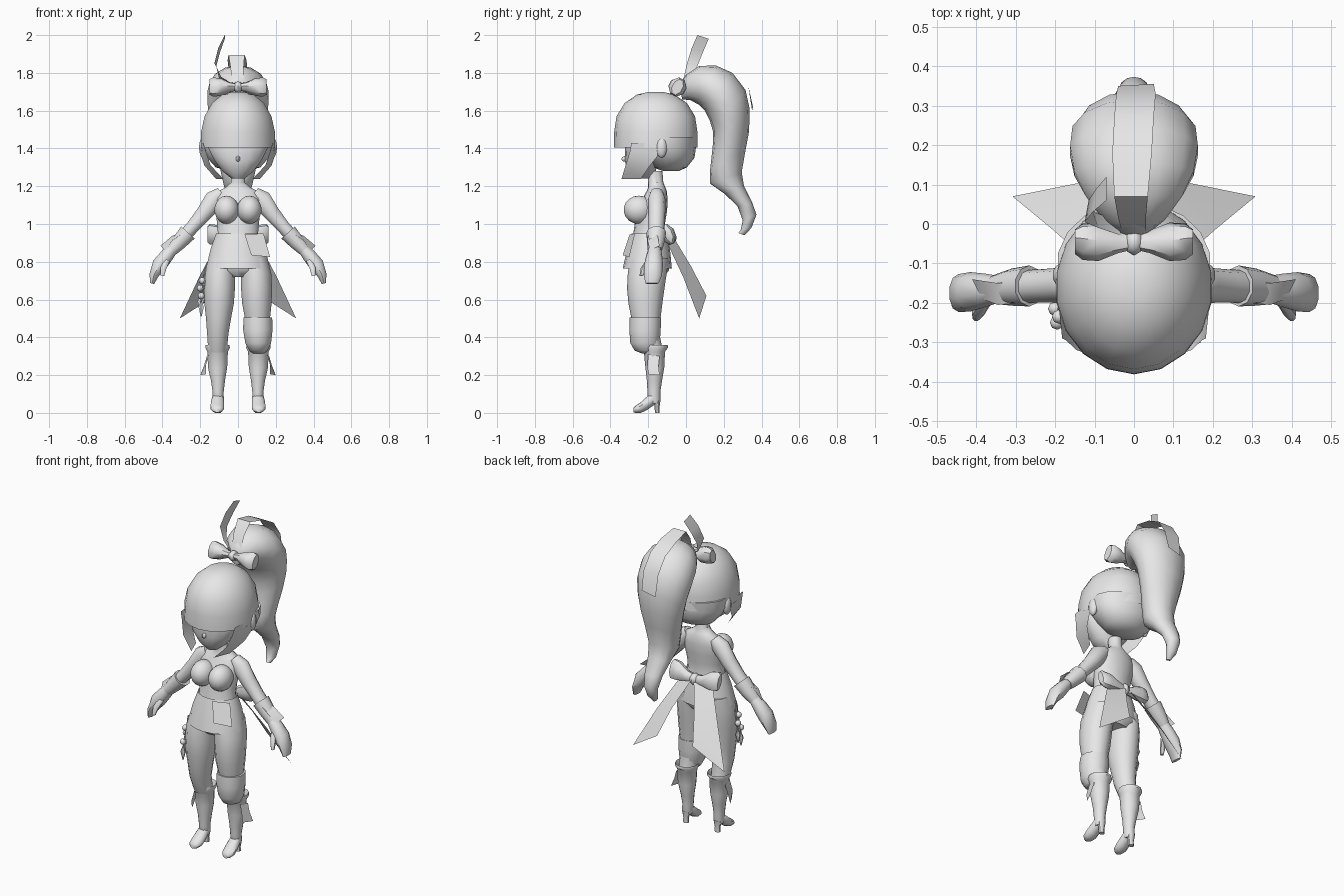
import bpy, bmesh, math
from mathutils import Vector, Matrix

V = Vector
grey = bpy.data.materials.new("plain grey")
grey.diffuse_color = (0.8, 0.8, 0.8, 1)


def finish(name, bm, angle=45):
    bmesh.ops.recalc_face_normals(bm, faces=bm.faces)
    me = bpy.data.meshes.new(name)
    bm.to_mesh(me)
    bm.free()
    me.materials.append(grey)
    ob = bpy.data.objects.new(name, me)
    bpy.context.collection.objects.link(ob)
    bpy.ops.object.select_all(action='DESELECT')
    ob.select_set(True)
    bpy.context.view_layer.objects.active = ob
    bpy.ops.object.shade_smooth_by_angle(angle=math.radians(angle))
    return ob


def loft(name, rings, n=14, caps=(True, True), mat=None):
    """rings: (centre, half axis u, half axis v)"""
    bm = bmesh.new()
    rows = []
    for c, u, v in rings:
        row = []
        for i in range(n):
            a = 2 * math.pi * (i + .5) / n
            row.append(bm.verts.new(V(c) + V(u) * math.cos(a) + V(v) * math.sin(a)))
        rows.append(row)
    for a, b in zip(rows, rows[1:]):
        for i in range(n):
            j = (i + 1) % n
            bm.faces.new((a[i], a[j], b[j], b[i]))
    if caps[0]:
        bm.faces.new(rows[0])
    if caps[1]:
        bm.faces.new(rows[-1])
    if mat:
        bm.transform(mat)
    return finish(name, bm)


def stack(name, rows, caps=(True, True), n=14):
    """rows: (z, x, y, half width, half depth)"""
    return loft(name, [((x, y, z), (rx, 0, 0), (0, ry, 0)) for z, x, y, rx, ry in rows], n, caps)


def limb(name, rows, n=10):
    """rows: (x, y, z, radius in xz plane, radius in y)"""
    p = [V(r[:3]) for r in rows]
    rings = []
    for i, r in enumerate(rows):
        t = p[min(i + 1, len(p) - 1)] - p[max(i - 1, 0)]
        u = V((t.z, 0, -t.x)).normalized()
        rings.append((p[i], u * r[3], (0, r[4], 0)))
    return loft(name, rings, n)


def ball(name, c, r, seg=14):
    bm = bmesh.new()
    bmesh.ops.create_uvsphere(bm, u_segments=seg, v_segments=max(6, seg // 2 + 2), radius=1)
    bm.transform(Matrix.Translation(c) @ Matrix.Diagonal((*r, 1)))
    return finish(name, bm)


def strip(name, pairs, s=1):
    """ribbon through pairs of edge points"""
    bm = bmesh.new()
    rows = [[bm.verts.new((s * q[0], q[1], q[2])) for q in pr] for pr in pairs]
    for a, b in zip(rows, rows[1:]):
        bm.faces.new((a[0], a[1], b[1], b[0]))
    return finish(name, bm)


def bow(name, c, tilt, loops, knot):
    """loops: (x, z shift, half depth, half height)"""
    m = Matrix.Translation(c) @ Matrix.Rotation(tilt, 4, 'X')
    for s, side in ((-1, "left"), (1, "right")):
        loft(f"{name}_loop_{side}", [((s * x, 0, dz), (0, ry, 0), (0, 0, rz)) for x, dz, ry, rz in loops], 8, mat=m)
    ball(name + "_knot", c, knot, 8)


# Head, face and hair
stack("hair_cap", [(1.70, 0, -.16, .03, .035), (1.685, 0, -.16, .085, .10), (1.64, 0, -.16, .14, .165),
                   (1.57, 0, -.16, .18, .208), (1.49, 0, -.16, .198, .22), (1.405, 0, -.16, .2, .221)],
      (True, False), 18)
stack("back_of_head", [(1.46, 0, -.10, .195, .158), (1.40, 0, -.10, .192, .152), (1.35, 0, -.085, .165, .13),
                       (1.30, 0, -.085, .12, .09), (1.28, 0, -.08, .05, .04)], n=18)
stack("face", [(1.46, 0, -.22, .16, .10), (1.40, 0, -.23, .16, .092), (1.34, 0, -.235, .13, .09),
               (1.28, 0, -.235, .085, .075), (1.24, 0, -.235, .035, .04)])
ball("nose", (0, -.322, 1.345), (.012, .02, .015), 8)
for s in (-1, 1):
    ball("ear", (s * .185, -.13, 1.405), (.022, .03, .055), 10)
    strip("side_lock", [((.182, -.29, 1.43), (.197, -.15, 1.43)), ((.172, -.295, 1.39), (.195, -.15, 1.36)),
                        ((.145, -.32, 1.31), (.178, -.19, 1.31)), ((.075, -.342, 1.237), (.115, -.24, 1.237))], s)

# Ponytail: (outer y, z), (inner y, z), half width
tail = [((-.035, 1.73), (-.02, 1.66), .03), ((0, 1.79), (.025, 1.655), .08), ((.07, 1.836), (.07, 1.63), .125),
        ((.156, 1.84), (.10, 1.60), .155), ((.246, 1.80), (.125, 1.55), .166), ((.315, 1.71), (.143, 1.49), .16),
        ((.337, 1.61), (.143, 1.43), .145), ((.334, 1.49), (.137, 1.37), .125), ((.315, 1.39), (.128, 1.29), .105),
        ((.295, 1.275), (.126, 1.215), .085), ((.307, 1.2), (.204, 1.16), .07), ((.35, 1.115), (.272, 1.095), .055),
        ((.373, 1.05), (.30, 1.02), .04), ((.347, .98), (.29, .97), .03), ((.31, .94), (.278, .952), .012)]
rings = []
for o, i, w in tail:
    o, i = V((0, *o)), V((0, *i))
    rings.append(((o + i) / 2, (w, 0, 0), (o - i) / 2))
loft("ponytail", rings, 14)

# Head bow and its loose ribbons
bow("head_bow", (0, -.045, 1.725), -.5,
    [(0, 0, .02, .018), (.04, 0, .03, .024), (.09, 0, .05, .045), (.13, 0, .045, .053), (.15, 0, .028, .045)],
    (.025, .035, .03))
strip("upright_ribbon", [((-.03, -.03, 1.74), (-.05, .01, 1.74)), ((-.09, -.01, 1.78), (-.10, .03, 1.77)),
                         ((-.125, .005, 1.85), (-.115, .06, 1.835)), ((-.105, .03, 1.93), (-.095, .09, 1.91)),
                         ((-.07, .06, 2.0), (-.07, .12, 1.98))])
strip("arched_ribbon", [((-.03, -.02, 1.74), (.03, -.02, 1.74)), ((-.04, .015, 1.83), (.03, .015, 1.83)),
                        ((-.05, .07, 1.895), (.035, .07, 1.895)), ((-.055, .18, 1.868), (.045, .18, 1.868)),
                        ((-.05, .27, 1.82), (.05, .27, 1.82)), ((-.045, .33, 1.73), (.055, .33, 1.73)),
                        ((-.04, .35, 1.60), (.05, .355, 1.62))])

# Torso
stack("torso", [(1.28, 0, -.165, .037, .04), (1.22, 0, -.16, .037, .04), (1.195, 0, -.155, .065, .045),
                (1.175, 0, -.155, .105, .053), (1.13, 0, -.165, .125, .068), (1.07, 0, -.18, .122, .08),
                (1.01, 0, -.19, .113, .08), (.95, 0, -.195, .108, .084), (.88, 0, -.195, .135, .098),
                (.80, 0, -.195, .158, .11), (.755, 0, -.195, .155, .105), (.72, 0, -.19, .10, .075)], n=18)
for s in (-1, 1):
    ball("bust", (s * .06, -.25, 1.075), (.066, .08, .075))

# Skirt with front flap
stack("skirt", [(.95, 0, -.195, .118, .092), (.87, 0, -.198, .147, .113), (.765, 0, -.205, .172, .13)],
      (False, False), 18)
strip("front_flap", [((.035, -.298, .945), (.135, -.27, .95)), ((.07, -.335, .835), (.17, -.30, .825))])

# Back bow with two trailing ribbons
bow("back_bow", (0, -.085, .925), .35,
    [(0, 0, .02, .025), (.05, .005, .028, .03), (.11, .018, .038, .055), (.15, .022, .03, .058), (.162, .022, .02, .045)],
    (.028, .035, .035))
for s in (-1, 1):
    strip("trailing_ribbon", [((.11, -.10, .90), (.01, -.06, .92)), ((.205, -.015, .72), (.075, .03, .77)),
                              ((.308, .07, .50), (.12, .108, .62))], s)

# Arms, cuffs, hands
for s in (-1, 1):
    limb("arm", [(s * .085, -.155, 1.165, .035, .035), (s * .125, -.155, 1.13, .055, .047),
                 (s * .18, -.155, 1.055, .045, .045), (s * .24, -.157, .985, .037, .042),
                 (s * .30, -.16, .92, .036, .042), (s * .345, -.165, .87, .03, .035)])
    limb("cuff", [(s * .265, -.157, .955, .05, .052), (s * .31, -.16, .905, .043, .047),
                  (s * .35, -.165, .862, .034, .038)])
    limb("hand", [(s * .335, -.165, .88, .028, .032), (s * .375, -.168, .835, .038, .042),
                  (s * .415, -.172, .785, .042, .05), (s * .445, -.175, .73, .026, .048),
                  (s * .455, -.18, .685, .012, .035)])
    limb("thumb", [(s * .375, -.195, .81, .016, .016), (s * .395, -.225, .765, .017, .016),
                   (s * .40, -.237, .725, .01, .01)], 8)
    strip("cuff_ribbon", [((.285, -.14, .945), (.295, -.20, .95)), ((.345, -.15, .94), (.345, -.205, .915)),
                          ((.41, -.14, .885), (.385, -.19, .86))], s)

# Legs, boots, shoes
for s in (-1, 1):
    stack("leg", [(.82, s * .082, -.195, .075, .10), (.74, s * .095, -.205, .083, .103),
                  (.66, s * .098, -.213, .084, .099), (.58, s * .1, -.215, .08, .09),
                  (.50, s * .103, -.212, .068, .077), (.42, s * .107, -.207, .058, .066),
                  (.32, s * .108, -.175, .05, .054)])
    stack("boot", [(.30, s * .108, -.166, .05, .05), (.335, s * .108, -.165, .055, .058), (.36, s * .108, -.165, .064, .068),
                   (.345, s * .108, -.165, .067, .07), (.325, s * .108, -.167, .056, .056),
                   (.24, s * .108, -.165, .052, .05), (.17, s * .106, -.167, .038, .04),
                   (.11, s * .105, -.17, .03, .034), (.07, s * .106, -.168, .031, .033), (.05, s * .106, -.165, .026, .025)])
    loft("shoe", [((s * x, y, z), (rx, 0, 0), (0, 0, rz)) for x, y, z, rx, rz in
                  ((.106, -.145, .075, .02, .02), (.106, -.175, .075, .032, .038), (.108, -.21, .048, .037, .035),
                   (.109, -.24, .028, .038, .028), (.11, -.265, .02, .032, .02), (.11, -.278, .014, .016, .012))], 10)
    stack("heel", [(.07, s * .106, -.153, .025, .02), (.03, s * .106, -.153, .017, .014),
                   (0, s * .106, -.152, .017, .014)], n=8)
    strip("boot_ribbon", [((.155, -.20, .31), (.165, -.14, .30)), ((.17, -.205, .25), (.18, -.145, .25)),
                          ((.17, -.20, .205), (.20, -.14, .20))], s)

# Single knee guard
stack("knee_guard", [(.505, .105, -.215, .078, .083), (.44, .105, -.217, .08, .083), (.37, .107, -.217, .07, .078),
                     (.33, .108, -.212, .05, .06), (.315, .108, -.2, .03, .035)])

# Hip charms
for x, y, z, h in ((-.19, -.235, .70, .12), (-.20, -.215, .66, .10), (-.195, -.25, .62, .09)):
    ball("charm_bead", (x, y, z), (.018, .018, .018), 8)
    stack("charm_cord", [(z + .08, x + .02, y, .004, .004), (z - h + .05, x, y, .004, .004)], n=6)
    stack("charm_drop", [(z - h + .06, x, y, .004, .004), (z - h + .03, x, y, .016, .012),
                         (z - h - .02, x, y, .003, .003)], n=6)
